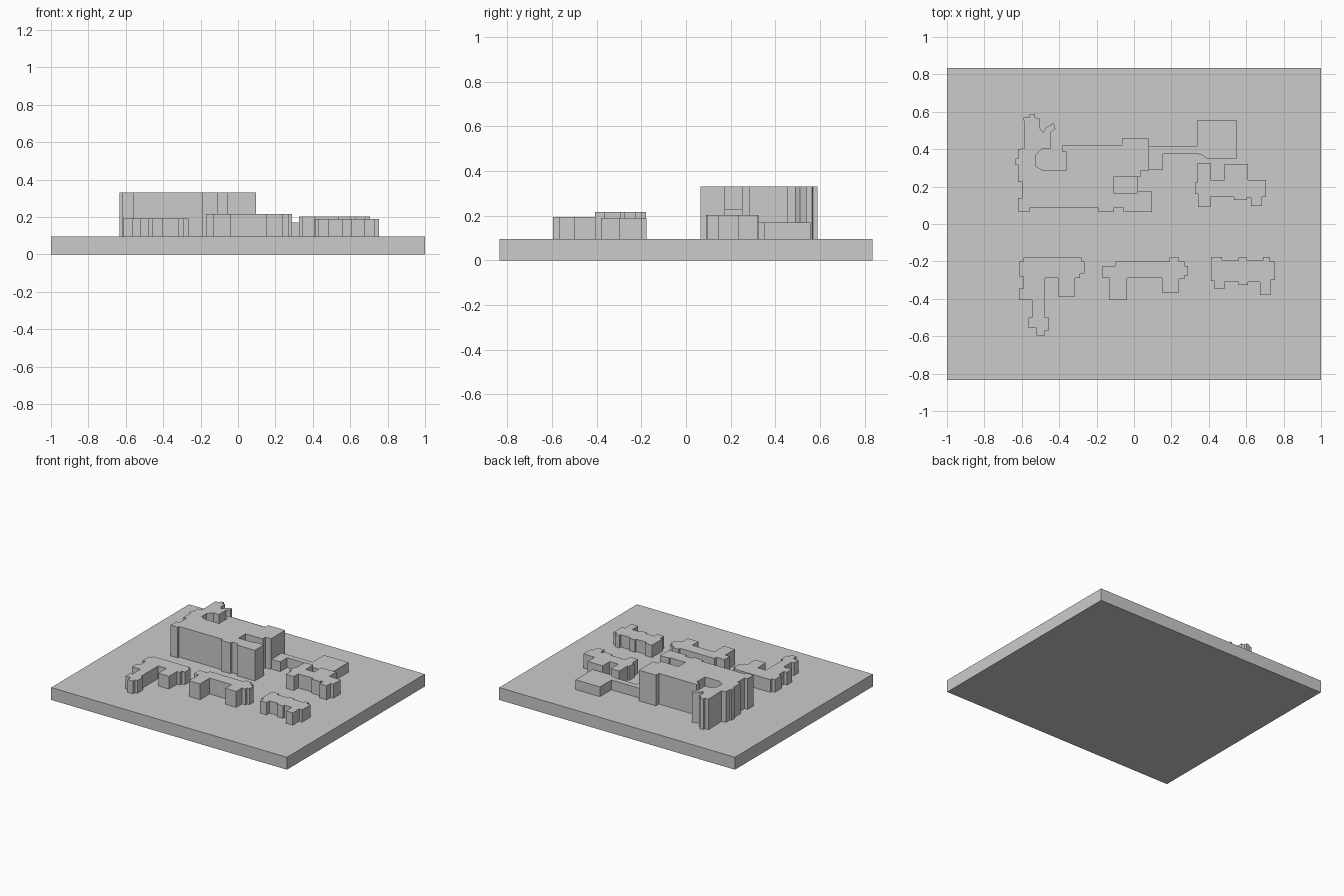
import bpy, bmesh

GROUND = 0.095


def prism(name, outline, top, bottom=GROUND):
    """Extrude a plan outline upwards into a flat-roofed block."""
    bm = bmesh.new()
    face = bm.faces.new([bm.verts.new((x, y, bottom)) for x, y in outline])
    ext = bmesh.ops.extrude_face_region(bm, geom=[face], use_keep_orig=True)
    for v in ext["geom"]:
        if isinstance(v, bmesh.types.BMVert):
            v.co.z = top
    bmesh.ops.recalc_face_normals(bm, faces=bm.faces)
    mesh = bpy.data.meshes.new(name)
    bm.to_mesh(mesh)
    bm.free()
    obj = bpy.data.objects.new(name, mesh)
    bpy.context.collection.objects.link(obj)
    return obj


def rect(x0, x1, y0, y1):
    return [(x0, y0), (x1, y0), (x1, y1), (x0, y1)]


# Site slab
prism("base_slab", rect(-1, 1, -0.835, 0.835), GROUND, 0)

# Tall main building with the ragged back-left tower
prism("main_building", [
    (-0.62, 0.068), (-0.56, 0.068), (-0.56, 0.085), (-0.19, 0.085),
    (-0.19, 0.065), (-0.11, 0.065), (-0.11, 0.085), (-0.055, 0.085),
    (-0.055, 0.065), (0.097, 0.065), (0.097, 0.175), (0.02, 0.175),
    (0.02, 0.165), (-0.11, 0.165), (-0.11, 0.25), (0.035, 0.25),
    (0.035, 0.285), (0.08, 0.285), (0.08, 0.457), (-0.065, 0.457),
    (-0.065, 0.42), (-0.385, 0.42), (-0.385, 0.387), (-0.36, 0.387),
    (-0.36, 0.285), (-0.485, 0.285), (-0.525, 0.31), (-0.525, 0.37),
    (-0.49, 0.405), (-0.445, 0.405), (-0.445, 0.49), (-0.42, 0.51),
    (-0.43, 0.54), (-0.47, 0.515), (-0.485, 0.49), (-0.505, 0.515),
    (-0.505, 0.565), (-0.53, 0.57), (-0.53, 0.59), (-0.56, 0.585),
    (-0.56, 0.57), (-0.59, 0.57), (-0.585, 0.405), (-0.62, 0.40),
    (-0.62, 0.35), (-0.633, 0.35), (-0.633, 0.315), (-0.62, 0.315),
    (-0.62, 0.225), (-0.595, 0.225), (-0.595, 0.14), (-0.62, 0.14)], 0.33)

# Lower roof filling the court of the main building
prism("court_block", rect(-0.11, 0.02, 0.165, 0.25), 0.23)

# Low rear wing and hall
prism("low_wing", [
    (0.08, 0.292), (0.155, 0.292), (0.155, 0.375), (0.34, 0.375),
    (0.37, 0.365), (0.39, 0.35), (0.547, 0.35), (0.547, 0.557),
    (0.34, 0.557), (0.34, 0.418), (0.08, 0.418)], 0.17)

# Smaller houses
prism("back_right_house", [
    (0.34, 0.325), (0.41, 0.325), (0.41, 0.235), (0.483, 0.235),
    (0.483, 0.32), (0.61, 0.32), (0.61, 0.235), (0.707, 0.235),
    (0.707, 0.145), (0.685, 0.145), (0.685, 0.097), (0.625, 0.097),
    (0.625, 0.142), (0.605, 0.142), (0.605, 0.127), (0.535, 0.127),
    (0.535, 0.145), (0.41, 0.145), (0.41, 0.09), (0.343, 0.09),
    (0.343, 0.16), (0.327, 0.16), (0.327, 0.223), (0.34, 0.223)], 0.203)

prism("front_left_house", [
    (-0.59, -0.18), (-0.28, -0.18), (-0.28, -0.2), (-0.265, -0.2),
    (-0.265, -0.265), (-0.29, -0.265), (-0.29, -0.29), (-0.315, -0.29),
    (-0.315, -0.387), (-0.405, -0.387), (-0.405, -0.29), (-0.475, -0.29),
    (-0.475, -0.5), (-0.455, -0.5), (-0.455, -0.57), (-0.475, -0.57),
    (-0.475, -0.595), (-0.52, -0.595), (-0.52, -0.555), (-0.565, -0.555),
    (-0.565, -0.5), (-0.545, -0.5), (-0.545, -0.405), (-0.615, -0.405),
    (-0.615, -0.345), (-0.59, -0.345), (-0.59, -0.28), (-0.615, -0.28),
    (-0.615, -0.2), (-0.59, -0.2)], 0.193)

prism("front_middle_house", [
    (-0.1, -0.2), (0.19, -0.2), (0.19, -0.18), (0.24, -0.18),
    (0.24, -0.2), (0.27, -0.2), (0.27, -0.225), (0.29, -0.225),
    (0.29, -0.275), (0.27, -0.275), (0.27, -0.295), (0.24, -0.295),
    (0.24, -0.365), (0.15, -0.365), (0.15, -0.29), (-0.037, -0.29),
    (-0.037, -0.407), (-0.13, -0.407), (-0.13, -0.29), (-0.17, -0.29),
    (-0.17, -0.225), (-0.1, -0.225)], 0.217)

prism("front_right_house", [
    (0.413, -0.177), (0.47, -0.177), (0.47, -0.195), (0.56, -0.195),
    (0.56, -0.18), (0.605, -0.18), (0.605, -0.195), (0.69, -0.195),
    (0.69, -0.177), (0.725, -0.177), (0.725, -0.2), (0.755, -0.2),
    (0.755, -0.3), (0.73, -0.3), (0.73, -0.38), (0.673, -0.38),
    (0.673, -0.31), (0.61, -0.31), (0.61, -0.327), (0.56, -0.327),
    (0.56, -0.31), (0.485, -0.31), (0.485, -0.347), (0.43, -0.347),
    (0.43, -0.305), (0.413, -0.305)], 0.19)
